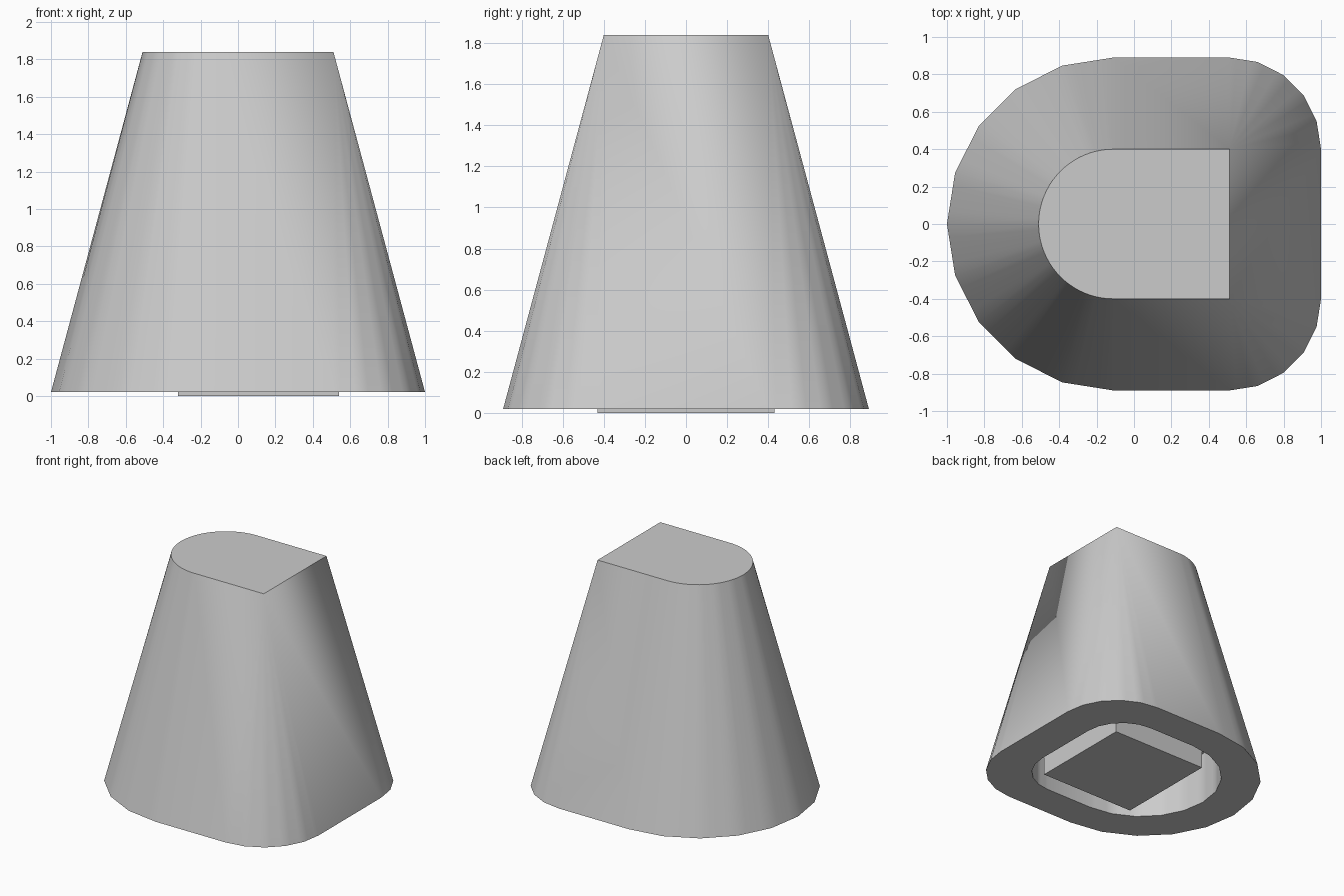
import bpy
import bmesh
from math import sin, cos, radians

cube = bpy.data.objects.get("Cube")
if cube:
    bpy.data.objects.remove(cube)

grey = bpy.data.materials.new("light grey")
grey.use_nodes = True
grey.diffuse_color = (0.6, 0.6, 0.6, 1)
grey.node_tree.nodes["Principled BSDF"].inputs["Base Color"].default_value = grey.diffuse_color

BASE_Z, TOP_Z, CAVITY_Z = 0.02, 1.84, 0.45
FLARE = 0.49       # how far the base spreads beyond the top
HOLE = 0.69        # size of the underside opening relative to the base
STEP, SUB = 18, 4  # base facet angle, and finer steps along each facet

# Arcs of the D outline: centre x, centre y, top radius, start angle, end angle
ARCS = [(0.51, -0.40, 0.0, -90, 0),
        (0.51, 0.40, 0.0, 0, 90),
        (-0.11, 0.0, 0.40, 90, 270)]


def outlines():
    """Matching top (round) and base (faceted) outlines."""
    top, base = [], []
    for cx, cy, r, start, end in ARCS:
        def at(radius, angle):
            a = radians(angle)
            return cx + radius * cos(a), cy + radius * sin(a)
        for i in range((end - start) // STEP * SUB + 1):
            facet, t = divmod(i, SUB)
            a0 = start + facet * STEP
            p, q = at(r + FLARE, a0), at(r + FLARE, a0 + STEP)
            k = t / SUB
            base.append((p[0] + (q[0] - p[0]) * k, p[1] + (q[1] - p[1]) * k))
            top.append(at(r, a0 + k * STEP))
    return top, base


def finish(bm, name):
    bmesh.ops.recalc_face_normals(bm, faces=bm.faces)
    mesh = bpy.data.meshes.new(name)
    bm.to_mesh(mesh)
    bm.free()
    mesh.materials.append(grey)
    obj = bpy.data.objects.new(name, mesh)
    bpy.context.collection.objects.link(obj)
    return obj


# Tapered body with a recess in the underside
top, base = outlines()
hole = [(x * HOLE, y * HOLE) for x, y in base]
bm = bmesh.new()
rings = [[bm.verts.new((x, y, z)) for x, y in loop]
         for loop, z in ((top, TOP_Z), (base, BASE_Z), (hole, BASE_Z), (hole, CAVITY_Z))]
n = len(top)
for upper, lower in zip(rings, rings[1:]):
    for i in range(n):
        j = (i + 1) % n
        bm.faces.new((upper[i], lower[i], lower[j], upper[j]))
bm.faces.new(rings[0])
bm.faces.new(rings[-1])
bmesh.ops.remove_doubles(bm, verts=bm.verts, dist=0.0001)
body = finish(bm, "tapered_body")
bpy.ops.object.select_all(action='DESELECT')
body.select_set(True)
bpy.context.view_layer.objects.active = body
bpy.ops.object.shade_smooth_by_angle(angle=radians(35))

# Square post standing in the recess
bm = bmesh.new()
bmesh.ops.create_cube(bm, size=1)
bmesh.ops.scale(bm, vec=(0.86, 0.86, CAVITY_Z), verts=bm.verts)
bmesh.ops.translate(bm, vec=(0.11, 0, CAVITY_Z / 2), verts=bm.verts)
finish(bm, "bottom_post")
